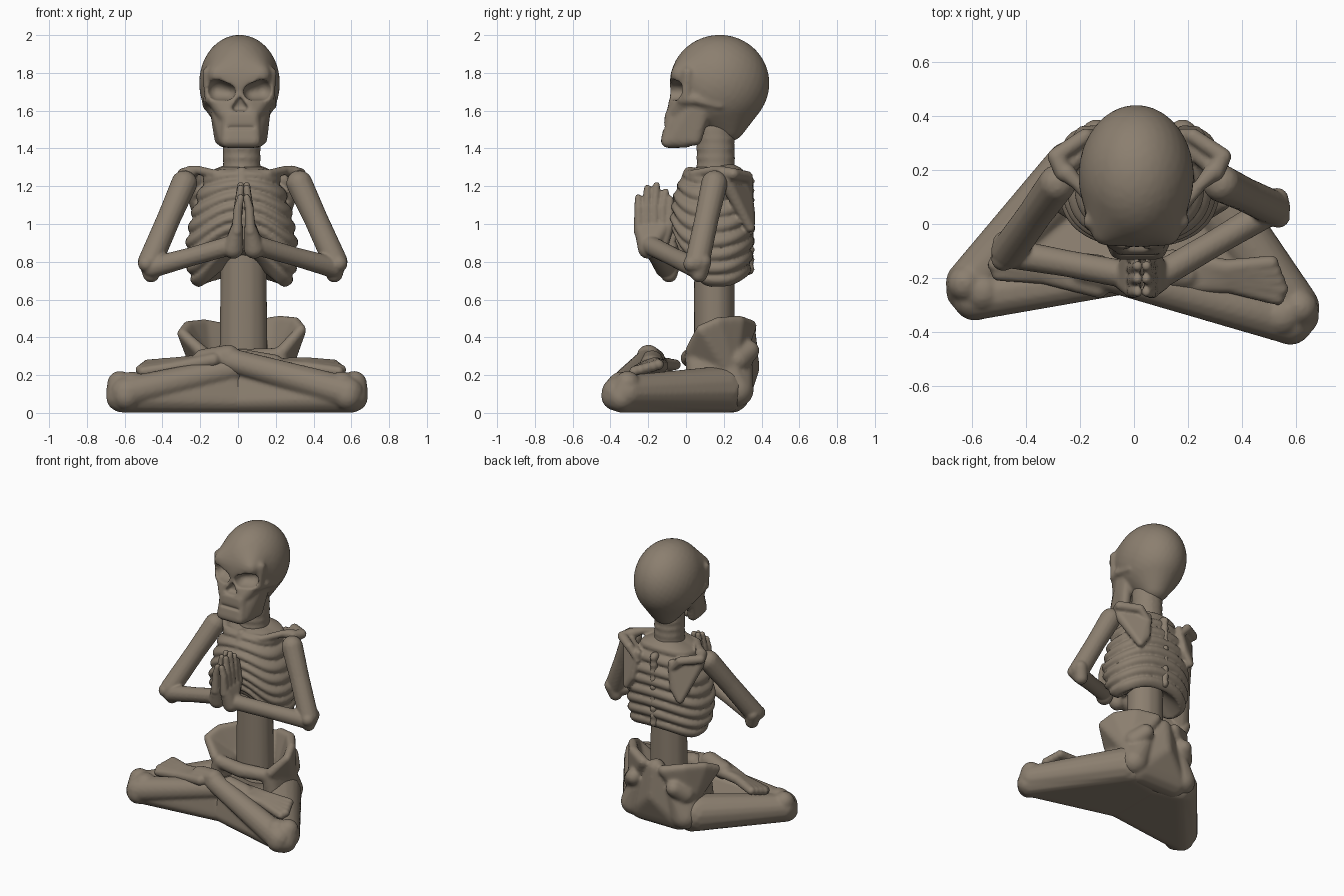
import bpy, bmesh, math

bone_mat = bpy.data.materials.new("aged bone brown")
bone_mat.diffuse_color = (0.26, 0.212, 0.16, 1)
CX = 0.02  # body sits slightly off centre


def hull(bm, pts, n=90):
    """Convex hull round balls given as (x, y, z, radius or radii)."""
    vs = []
    for x, y, z, r in pts:
        r = r if isinstance(r, tuple) else (r, r, r)
        for i in range(n):
            h = 1 - 2 * (i + 0.5) / n
            a, q = i * 2.39996, math.sqrt(1 - h * h)
            vs.append(bm.verts.new((x + r[0] * q * math.cos(a),
                                    y + r[1] * q * math.sin(a), z + r[2] * h)))
    res = bmesh.ops.convex_hull(bm, input=vs, use_existing_faces=False)
    junk = {v for v in res["geom_interior"] + res["geom_unused"]
            if isinstance(v, bmesh.types.BMVert) and v.is_valid and not v.link_faces}
    bmesh.ops.delete(bm, geom=list(junk), context='VERTS')


def chain(bm, pts):
    for a, b in zip(pts, pts[1:]):
        hull(bm, [a, b])


def finish(bm, name, voxel=0.011, smooth=4, cutter=None):
    bmesh.ops.recalc_face_normals(bm, faces=bm.faces)
    me = bpy.data.meshes.new(name)
    bm.to_mesh(me)
    bm.free()
    me.materials.append(bone_mat)
    ob = bpy.data.objects.new(name, me)
    bpy.context.collection.objects.link(ob)

    def remesh():
        m = ob.modifiers.new("fuse", 'REMESH')
        m.mode, m.voxel_size, m.use_smooth_shade = 'VOXEL', voxel, True
    if voxel:
        remesh()
    if cutter:
        b = ob.modifiers.new("carve", 'BOOLEAN')
        b.operation, b.object = 'DIFFERENCE', cutter
        remesh()
    if smooth:
        s = ob.modifiers.new("soften", 'SMOOTH')
        s.factor, s.iterations = 0.5, smooth
    return ob


# Skull cutter: eye sockets, nose opening, tooth line
bm = bmesh.new()
for s in (-1, 1):
    hull(bm, [(0.008 + s * 0.07, -0.07, 1.7, (0.05, 0.08, 0.045)),
              (0.008 + s * 0.12, -0.06, 1.71, (0.055, 0.085, 0.055))], 200)
hull(bm, [(0.01, -0.1, 1.66, (0.012, 0.05, 0.012)), (-0.015, -0.1, 1.615, (0.018, 0.05, 0.018)),
          (0.035, -0.1, 1.615, (0.018, 0.05, 0.018))])
hull(bm, [(-0.05, -0.13, 1.51, (0.012, 0.03, 0.01)), (0.08, -0.13, 1.51, (0.012, 0.03, 0.01))])
cutter = finish(bm, "skull_cutter", voxel=0, smooth=0)
cutter.hide_render = True
cutter.hide_set(True)

# Skull
bm = bmesh.new()
hull(bm, [(0.008, 0.178, 1.745, (0.214, 0.264, 0.257)), (-0.1, -0.02, 1.79, 0.06),
          (0.116, -0.02, 1.79, 0.06), (0.01, 0.22, 1.535, 0.1)], 500)
hull(bm, [(0.008 + s * x, y, z, r) for s in (-1, 1) for x, y, z, r in
          ((0.12, 0, 1.66, 0.05), (0.065, -0.055, 1.58, 0.05),
           (0.02, -0.04, 1.7, 0.04), (0.08, 0.08, 1.6, 0.05))])
hull(bm, [(0.015 + s * 0.06, y, z, 0.042) for s in (-1, 1) for y, z in ((-0.07, 1.57), (-0.075, 1.53), (0, 1.56))])
hull(bm, [(0.015 + s * x, y, z, 0.038) for s in (-1, 1)
          for x, y, z in ((0.07, -0.095, 1.44), (0.065, -0.075, 1.53), (0.09, 0, 1.442))])
for s in (-1, 1):
    hull(bm, [(0.015 + s * 0.08, -0.07, 1.445, 0.038), (0.015 + s * 0.105, 0.05, 1.45, 0.036),
              (0.012 + s * 0.125, 0.095, 1.61, 0.038), (0.012 + s * 0.12, 0.03, 1.61, 0.038),
              (0.015 + s * 0.085, -0.05, 1.53, 0.035)])
    chain(bm, [(0.008 + s * 0.135, -0.015, 1.66, 0.038), (0.008 + s * 0.165, 0.05, 1.66, 0.03),
               (0.008 + s * 0.17, 0.18, 1.63, 0.028)])
    chain(bm, [(0.008 + s * 0.155, 0.0, 1.66, 0.03), (0.008 + s * 0.165, 0.01, 1.8, 0.033),
               (0.008 + s * 0.08, -0.045, 1.785, 0.03), (0.008, -0.035, 1.75, 0.032)])
finish(bm, "skull", 0.01, 3, cutter)

# Spine: neck, lumbar column and rings
bm = bmesh.new()
hull(bm, [(CX, 0.16, 1.25, 0.1), (CX, 0.155, 1.5, 0.1)])
hull(bm, [(0.03, 0.15, 0.3, (0.13, 0.11, 0.1)), (0.03, 0.15, 0.9, (0.122, 0.108, 0.1))])
for i in range(4):
    hull(bm, [(CX, 0.157, 1.3 + i * 0.05, (0.104, 0.107, 0.03))])
for i in range(10):
    hull(bm, [(CX, 0.325, 0.76 + i * 0.052, (0.03, 0.04, 0.035))])
finish(bm, "spine", 0.011, 6)

# Rib cage: ridged loft with an arched lower rim
PROF = [(0, .25, .02, .33), (.15, .285, -.05, .35), (.4, .297, -.085, .362), (.65, .27, -.07, .355),
        (.85, .225, -.035, .325), (.95, .19, -.005, .295), (1, .13, .03, .26)]


def section(t):
    for a, b in zip(PROF, PROF[1:]):
        if t <= b[0]:
            f = (t - a[0]) / (b[0] - a[0])
            return [p + (q - p) * f for p, q in zip(a[1:], b[1:])]


bm = bmesh.new()
ROWS, COLS, RIBS = 80, 72, 8
rings = []
for i in range(ROWS + 1):
    t = i / ROWS
    hx, yf, yb = section(t)
    ring = []
    for j in range(COLS):
        a = 2 * math.pi * j / COLS
        c, s = math.cos(a), math.sin(a)       # c = 1 faces front
        low = 0.665 + 0.17 * max(c, 0) ** 4 + 0.05 * max(-c, 0) ** 2
        top = 1.30 + 0.02 * max(-c, 0)
        z = low + (top - low) * t - 0.14 * s * s * t * (1 - t)
        d = 0.006 - 0.027 * (1 - abs(math.sin(math.pi * RIBS * t)) ** 0.7)
        hw = hx + d
        hy = (yb - yf) / 2 + d
        sx = math.copysign(abs(s) ** 0.85, s)
        cy = math.copysign(abs(c) ** 0.85, c)
        ring.append(bm.verts.new((CX + hw * sx, (yf + yb) / 2 - hy * cy, z)))
    rings.append(ring)
for r0, r1 in zip(rings, rings[1:]):
    for j in range(COLS):
        k = (j + 1) % COLS
        bm.faces.new((r0[j], r0[k], r1[k], r1[j]))
for ring, z in ((rings[0], 0.84), (rings[-1], 1.32)):
    mid = bm.verts.new((CX, 0.16, z))
    for j in range(COLS):
        bm.faces.new((ring[j], ring[(j + 1) % COLS], mid))
chain(bm, [(CX, 0.02, 1.27, 0.035), (CX, -0.05, 1.1, 0.028), (CX, -0.07, 0.88, 0.028)])
# Collar bones and shoulder blades
for s in (-1, 1):
    chain(bm, [(CX + s * 0.03, 0.02, 1.265, 0.026), (CX + s * 0.14, 0.04, 1.265, 0.023),
               (CX + s * 0.23, 0.15, 1.285, 0.024), (CX + s * 0.27, 0.19, 1.275, 0.035)])
    hull(bm, [(CX + s * 0.28, 0.21, 1.23, 0.04), (CX + s * 0.13, 0.325, 1.22, 0.022),
              (CX + s * 0.16, 0.345, 1.05, 0.022), (CX + s * 0.21, 0.34, 0.98, 0.025)])
    chain(bm, [(CX + s * 0.13, 0.335, 1.17, 0.018), (CX + s * 0.2, 0.325, 1.25, 0.03),
               (CX + s * 0.31, 0.25, 1.265, 0.032), (CX + s * 0.28, 0.19, 1.27, 0.035)])
finish(bm, "rib_cage", 0.009, 3)

# Arms and praying hands
for s, name, elbow in ((-1, "left_arm", (-0.465, -0.10)), (1, "right_arm", (0.515, 0.06))):
    ex, ey = elbow
    sh = CX + s * 0.305
    bm = bmesh.new()
    chain(bm, [(sh, 0.15, 1.215, 0.07), (sh + (ex - sh) * .45, .15 + (ey - .15) * .45, 1.03, 0.064),
               (ex, ey, 0.8, 0.066)])
    hull(bm, [(ex + s * 0.015, ey + 0.03, 0.8, 0.045), (ex - s * 0.005, ey + 0.01, 0.735, 0.045)])
    hull(bm, [(ex + s * 0.02, ey - 0.03, 0.79, 0.045)])
    wx = 0.03 + s * 0.075
    chain(bm, [(ex - s * 0.01, ey - 0.01, 0.77, 0.056), ((ex + wx) / 2, (ey - 0.19) / 2, 0.825, 0.05),
               (wx, -0.185, 0.885, 0.052)])
    px = 0.03 + s * 0.036
    hull(bm, [(wx - s * 0.02, -0.2, 0.87, 0.055), (px, -0.24, 0.97, 0.034), (px, -0.12, 0.98, 0.034)])
    for i, tip in enumerate((1.14, 1.19, 1.205, 1.17)):
        y = -0.248 + i * 0.042
        chain(bm, [(px, y, 0.96, 0.029), (0.03 + s * 0.03, y - 0.002, 1.08, 0.024),
                   (0.03 + s * 0.016, y - 0.004 + i * 0.006, tip, 0.019)])
    chain(bm, [(px, -0.12, 0.9, 0.03), (px, -0.085, 1.0, 0.026), (0.03 + s * 0.02, -0.085, 1.13, 0.02)])
    finish(bm, name, 0.008, 3)

# Pelvis
bm = bmesh.new()
hull(bm, [(CX, 0.31, 0.43, 0.06), (CX, 0.33, 0.24, 0.06), (CX - 0.14, 0.24, 0.1, 0.1), (CX + 0.14, 0.24, 0.1, 0.1)])
for s in (-1, 1):
    dz = 0.01 * s
    crest = [(CX + s * 0.08, 0.34, 0.45 + dz, 0.035), (CX + s * 0.2, 0.28, 0.475 + dz, 0.032),
             (CX + s * 0.285, 0.17, 0.47 + dz, 0.028), (CX + s * 0.315, 0.08, 0.43 + dz, 0.028)]
    root = (CX + s * 0.2, 0.22, 0.24, 0.07)
    for a, b in zip(crest, crest[1:]):
        hull(bm, [a, b, root])
    hull(bm, [root, crest[-1], (CX + s * 0.22, 0.03, 0.33, 0.035)])
    # pubic bridge and hip socket mass
    hull(bm, [root, (CX + s * 0.2, 0.04, 0.3, 0.045), (CX + s * 0.21, 0.06, 0.2, 0.06)])
    chain(bm, [(CX + s * 0.2, 0.04, 0.3, 0.045), (0.01, 0.02, 0.29, 0.05)])
    hull(bm, [root, (CX + s * 0.2, 0.27, 0.12, 0.09), (CX + s * 0.13, 0.3, 0.3, 0.05)])
    hull(bm, [(CX + s * 0.16, 0.335, 0.33, 0.055), (CX + s * 0.2, 0.27, 0.28, 0.07)])
finish(bm, "pelvis", 0.011, 7)

# Crossed legs: thigh, shin, flat web below, foot on the other thigh
LEGS = ((-1, "left_leg", (-0.61, -0.25), (0.06, -0.18, 0.25), 0.545, -0.145),
        (1, "right_leg", (0.60, -0.34), (-0.05, -0.2, 0.28), -0.515, -0.055))
for s, name, (kx, ky), ankle, toe_x, toe_y in LEGS:
    bm = bmesh.new()
    hull(bm, [(s * 0.22, 0.19, 0.125, 0.125), (kx, ky + 0.03, 0.11, 0.09)])
    hull(bm, [(kx + s * 0.015, ky + 0.03, 0.155, 0.068), (kx + s * 0.015, ky, 0.08, 0.073)])
    hull(bm, [(kx - s * 0.02, ky - 0.03, 0.09, 0.08), (kx - s * 0.05, ky, 0.14, 0.08)])
    hull(bm, [(kx - s * 0.02, ky - 0.02, 0.105, 0.088), (*ankle, 0.065)])
    hull(bm, [(0, -0.18, 0.07, 0.07), (0, 0.18, 0.07, 0.07), (s * 0.2, 0.22, 0.08, 0.08),
              (kx, ky, 0.085, 0.085), (s * 0.04, -0.18, 0.18, 0.065)])
    ax, ay, az = ankle
    hull(bm, [(ax, ay, az + 0.02, 0.062), (ax - s * 0.13, (ay * 2 + toe_y - .05) / 3, az, 0.06)])
    for i in range(5):
        y = toe_y - 0.032 * i
        x = toe_x + s * 0.012 * abs(i - 3)
        chain(bm, [(ax - s * 0.08, ay + 0.05 - 0.022 * i, az, 0.038),
                   ((ax + x) / 2 - s * 0.06, (ay + y) / 2, 0.265 - i * 0.006, 0.032),
                   (x, y, 0.255 - i * 0.009, 0.029)])
    finish(bm, name, 0.01, 4)
